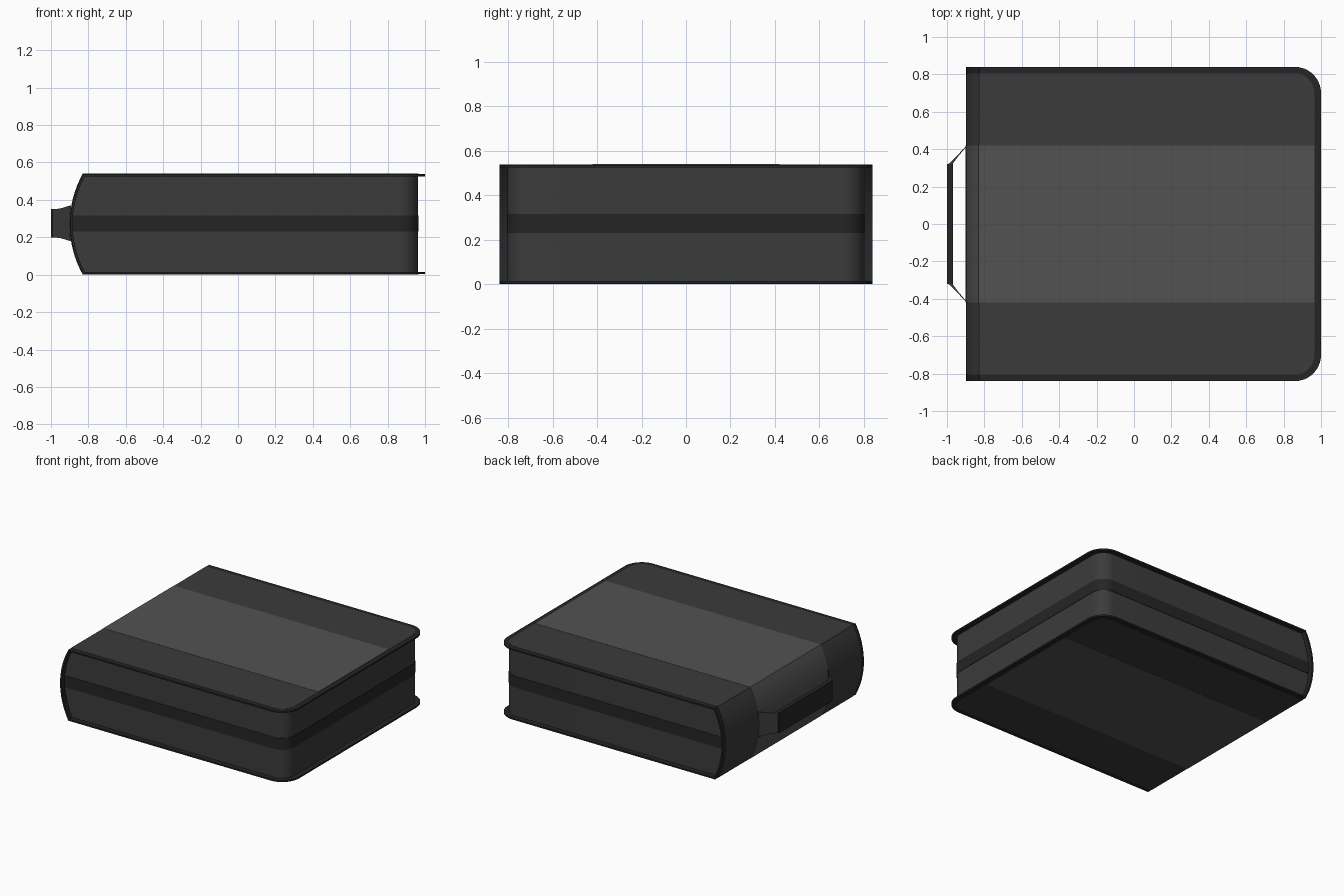
import bpy, bmesh, math

if "Cube" in bpy.data.objects:
    bpy.data.objects.remove(bpy.data.objects["Cube"])

H = 0.54          # total height
MID = H / 2
SPINE_X = -0.83   # where the covers meet the spine
CX, R, HALF = -0.344, 0.556, math.radians(29.05)   # spine arc


def material(name, v):
    m = bpy.data.materials.new(name)
    m.diffuse_color = (v, v, v, 1)
    m.use_nodes = True
    m.node_tree.nodes["Principled BSDF"].inputs["Base Color"].default_value = m.diffuse_color
    return m


MAIN = material("charcoal", 0.044)
BAND = material("mid_grey", 0.085)
DARK = material("near_black", 0.018)


def loft(name, rings, mat):
    """Closed solid through matching rings of points."""
    bm = bmesh.new()
    vs = [[bm.verts.new(p) for p in ring] for ring in rings]
    n = len(vs[0])
    for a, b in zip(vs, vs[1:]):
        for i in range(n):
            j = (i + 1) % n
            bm.faces.new((a[i], a[j], b[j], b[i]))
    bm.faces.new(vs[0])
    bm.faces.new(vs[-1])
    bmesh.ops.recalc_face_normals(bm, faces=bm.faces[:])
    me = bpy.data.meshes.new(name)
    bm.to_mesh(me)
    bm.free()
    ob = bpy.data.objects.new(name, me)
    me.materials.append(mat)
    bpy.context.collection.objects.link(ob)
    bpy.ops.object.select_all(action='DESELECT')
    ob.select_set(True)
    bpy.context.view_layer.objects.active = ob
    bpy.ops.object.shade_smooth_by_angle(angle=math.radians(30))
    return ob


def plate(name, pts, z0, z1, mat):
    return loft(name, [[(x, y, z) for x, y in pts] for z in (z0, z1)], mat)


def outline(x0, x1, y, r, n=10):
    """Plan shape: square at the spine, rounded at the opening side."""
    arc = [(x1 - r + r * math.cos(a), y - r + r * math.sin(a))
           for a in (math.pi / 2 * i / n for i in range(n + 1))]
    return [(x0, -y)] + [(x, -v) for x, v in reversed(arc)] + arc + [(x0, y)]


def arc_points(r, n=16):
    return [(CX - r * math.cos(a), MID + r * math.sin(a))
            for a in (HALF * (2 * i / n - 1) for i in range(n + 1))]


def spine(name, outer, inner, y, mat):
    pts = arc_points(outer) + (arc_points(inner)[::-1] if inner else [])
    return loft(name, [[(x, s * y, z) for x, z in pts] for s in (-1, 1)], mat)


# Case body, its rounded back filling, and the zip running round the middle
plate("case_body", outline(SPINE_X, 0.962, 0.803, 0.10), 0.012, H - 0.012, MAIN)
spine("spine_filling", R - 0.012, None, 0.803, MAIN)
plate("zip_band", outline(-0.889, 0.965, 0.806, 0.103), 0.23, 0.317, DARK)

# Top and bottom covers: dark rim, main panel, lighter centre band
BAND_PTS = [(SPINE_X, -0.42), (0.965, -0.42), (0.965, 0.42), (SPINE_X, 0.42)]
layers = [
    ("rim", outline(SPINE_X, 1.0, 0.84, 0.14), 0.003, DARK),
    ("panel", outline(SPINE_X, 0.965, 0.805, 0.105), 0.0015, MAIN),
    ("centre_band", BAND_PTS, 0.0, BAND),
]
for part, pts, z, mat in layers:
    plate("bottom_cover_" + part, pts, z, 0.015, mat)
    plate("top_cover_" + part, pts, H - 0.015, H - z, mat)

# Curved spine, layered the same way
spine("spine_rim", R - 0.003, R - 0.016, 0.84, DARK)
spine("spine_panel", R - 0.0015, R - 0.014, 0.805, MAIN)
spine("spine_centre_band", R, R - 0.014, 0.42, BAND)

# Carry handle: grip bar and two flared straps
plate("handle_grip", [(-1.0, -0.32), (-0.968, -0.32), (-0.968, 0.32), (-1.0, 0.32)],
      0.198, 0.352, DARK)
STRAP = [(-0.998, -0.974, 0.315, 0.076), (-0.953, -0.943, 0.358, 0.078),
         (-0.897, -0.893, 0.418, 0.095)]   # outer x, inner x, y, half height
for s, side in ((-1, "front"), (1, "back")):
    loft("handle_strap_" + side,
         [[(xo, s * y, MID + 0.005 - h), (xi, s * y, MID + 0.005 - h),
           (xi, s * y, MID + 0.005 + h), (xo, s * y, MID + 0.005 + h)]
          for xo, xi, y, h in STRAP], MAIN)
